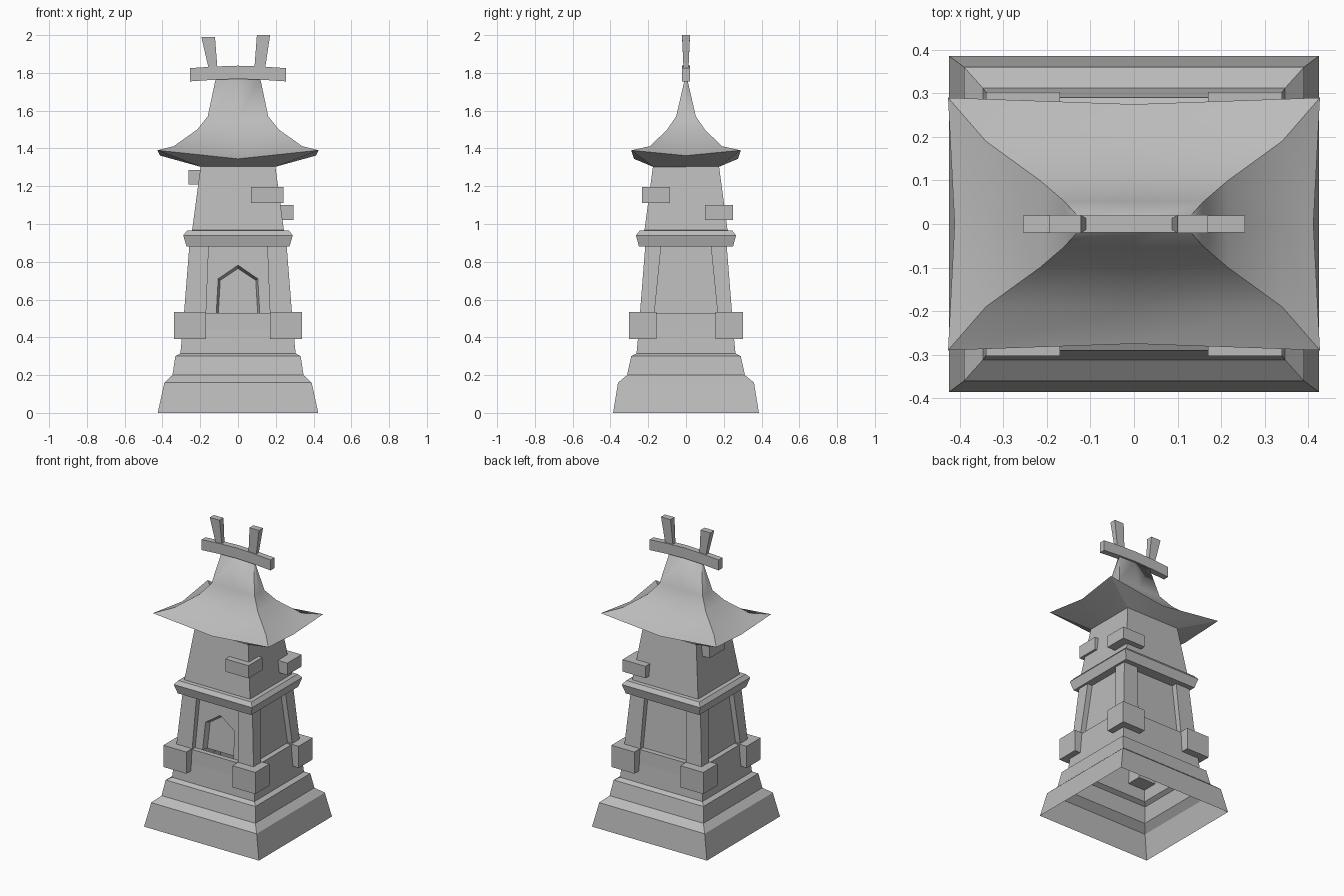
import bpy, bmesh

if "Cube" in bpy.data.objects:
    bpy.data.objects.remove(bpy.data.objects["Cube"])

stone = bpy.data.materials.new("grey stone")
stone.use_nodes = True
GREY = (0.5, 0.5, 0.5, 1)
stone.diffuse_color = GREY
stone.node_tree.nodes["Principled BSDF"].inputs["Base Color"].default_value = GREY


def finish(name, bm):
    bmesh.ops.recalc_face_normals(bm, faces=bm.faces)
    mesh = bpy.data.meshes.new(name)
    bm.to_mesh(mesh)
    bm.free()
    mesh.materials.append(stone)
    obj = bpy.data.objects.new(name, mesh)
    bpy.context.collection.objects.link(obj)
    return obj


def bridge(bm, rings):
    for a, b in zip(rings, rings[1:]):
        n = len(a)
        for i in range(n):
            j = (i + 1) % n
            bm.faces.new((a[i], a[j], b[j], b[i]))


def rect(x0, x1, y0, y1, z):
    return [(x0, y0, z), (x1, y0, z), (x1, y1, z), (x0, y1, z)]


def prism(name, bottom, top):
    bm = bmesh.new()
    rings = [[bm.verts.new(p) for p in ring] for ring in (bottom, top)]
    bridge(bm, rings)
    bm.faces.new(rings[0])
    bm.faces.new(rings[1])
    return finish(name, bm)


def box(name, x0, x1, y0, y1, z0, z1):
    return prism(name, rect(x0, x1, y0, y1, z0), rect(x0, x1, y0, y1, z1))


# Tower shell: stepped foot, rail, recessed core, band and upper wall, open below
PANEL_LOW, PANEL_HIGH = (0.25, 0.21, 0.53), (0.222, 0.178, 0.88)
sections = [
    (0.425, 0.386, 0), (0.39, 0.36, 0.16), (0.347, 0.312, 0.2),
    (0.332, 0.29, 0.3), (0.305, 0.262, 0.315), (0.293, 0.25, 0.44),
    (0.285, 0.244, 0.53), PANEL_LOW, PANEL_HIGH, (0.272, 0.249, 0.88),
    (0.29, 0.265, 0.94), (0.27, 0.245, 0.965), (0.243, 0.22, 0.967),
    (0.198, 0.175, 1.305)]
bm = bmesh.new()
bridge(bm, [[bm.verts.new(p) for p in rect(-x, x, -y, y, z)] for x, y, z in sections])
front = [f for f in bm.faces
         if 0.6 < f.calc_center_median().z < 0.8 and f.calc_center_median().y < -0.1]
bmesh.ops.delete(bm, geom=front, context="FACES_ONLY")


# Front panel with a recessed pointed doorway
def on_panel(x, z, depth=0):
    t = (z - PANEL_LOW[2]) / (PANEL_HIGH[2] - PANEL_LOW[2])
    y = PANEL_LOW[1] + t * (PANEL_HIGH[1] - PANEL_LOW[1])
    return bm.verts.new((x, depth - y, z))


arch = [(0.115, 0.53), (0.105, 0.71), (0, 0.782)]
inner = [(0.104, 0.53), (0.094, 0.702), (0, 0.764)]
for s in (-1, 1):
    outline = [(PANEL_LOW[0], 0.53), (PANEL_HIGH[0], 0.88), (0, 0.88)] + arch[::-1]
    bm.faces.new([on_panel(s * x, z) for x, z in outline])
    rim = [on_panel(s * x, z) for x, z in arch]
    back = [on_panel(s * x, z, 0.035) for x, z in inner]
    for i in range(2):
        bm.faces.new((rim[i], rim[i + 1], back[i + 1], back[i]))
    bm.faces.new(back + [on_panel(0, 0.53, 0.035)])
bmesh.ops.remove_doubles(bm, verts=bm.verts, dist=0.0005)
finish("tower_wall", bm)

# Corner pillars and the blocks around their feet
for sx, side in ((-1, "right"), (1, "left")):
    for sy, end in ((-1, "front"), (1, "back")):
        low = rect(0.17, 0.288, 0.17, 0.246, 0.5)
        high = rect(0.155, 0.258, 0.132, 0.216, 0.88)
        prism(f"pillar_{end}_{side}",
              [(sx * x, sy * y, z) for x, y, z in low],
              [(sx * x, sy * y, z) for x, y, z in high])
        xs = sorted((sx * 0.17, sx * 0.34))
        ys = sorted((sy * 0.155, sy * 0.303))
        box(f"foot_block_{end}_{side}", *xs, *ys, 0.39, 0.535)

# Odd stones on the upper wall
box("upper_stone_front", 0.07, 0.24, -0.232, -0.085, 1.11, 1.195)
box("upper_stone_back", 0.125, 0.295, 0.1, 0.25, 1.02, 1.1)
box("upper_stone_side", -0.262, -0.15, -0.03, 0.125, 1.21, 1.285)


# Flared roof: eight-point rings, edge middles sagging
def roof_ring(x, y, z, sag_front, sag_side, pull):
    ring = []
    for i, (cx, cy) in enumerate([(-1, -1), (0, -1), (1, -1), (1, 0),
                                  (1, 1), (0, 1), (-1, 1), (-1, 0)]):
        sag = 0 if i % 2 == 0 else sag_front if cx == 0 else sag_side
        p = pull if i % 2 else 0
        ring.append(bm.verts.new((cx * (x - p), cy * (y - p), z - sag)))
    return ring


bm = bmesh.new()
rings = [roof_ring(*r) for r in [
    (0.198, 0.175, 1.303, 0, 0, 0),
    (0.427, 0.29, 1.39, 0.045, 0.028, 0.015),
    (0.34, 0.19, 1.412, 0.012, 0.008, 0),
    (0.216, 0.1, 1.5, 0, 0, 0), (0.16, 0.052, 1.57, 0, 0, 0),
    (0.118, 0.006, 1.77, 0, 0, 0)]]
bridge(bm, rings)
bm.faces.new(rings[-1])
for f in bm.faces:
    f.smooth = True
eave = set(rings[1])
hips = {r[i] for r in rings for i in (0, 2, 4, 6)}
for e in bm.edges:
    a, b = e.verts
    e.smooth = not ((a in eave and b in eave) or (a in hips and b in hips))
finish("roof", bm)

# Ridge beam, gently bowed
bm = bmesh.new()
bow = []
for x, z in [(-0.255, 1.755), (-0.12, 1.764), (0, 1.768), (0.12, 1.764), (0.255, 1.755)]:
    bow.append([bm.verts.new((x, y, z + h)) for y, h in
                ((-0.02, 0), (0.02, 0), (0.02, 0.07), (-0.02, 0.07))])
bridge(bm, bow)
bm.faces.new(bow[0])
bm.faces.new(bow[-1])
finish("ridge_beam", bm)

# Two splayed horns on the ridge
prism("horn_right", rect(-0.15, -0.107, -0.012, 0.012, 1.8),
      rect(-0.194, -0.122, -0.021, 0.021, 1.99))
prism("horn_left", rect(0.085, 0.14, -0.012, 0.012, 1.8),
      rect(0.1, 0.17, -0.021, 0.021, 2.0))
